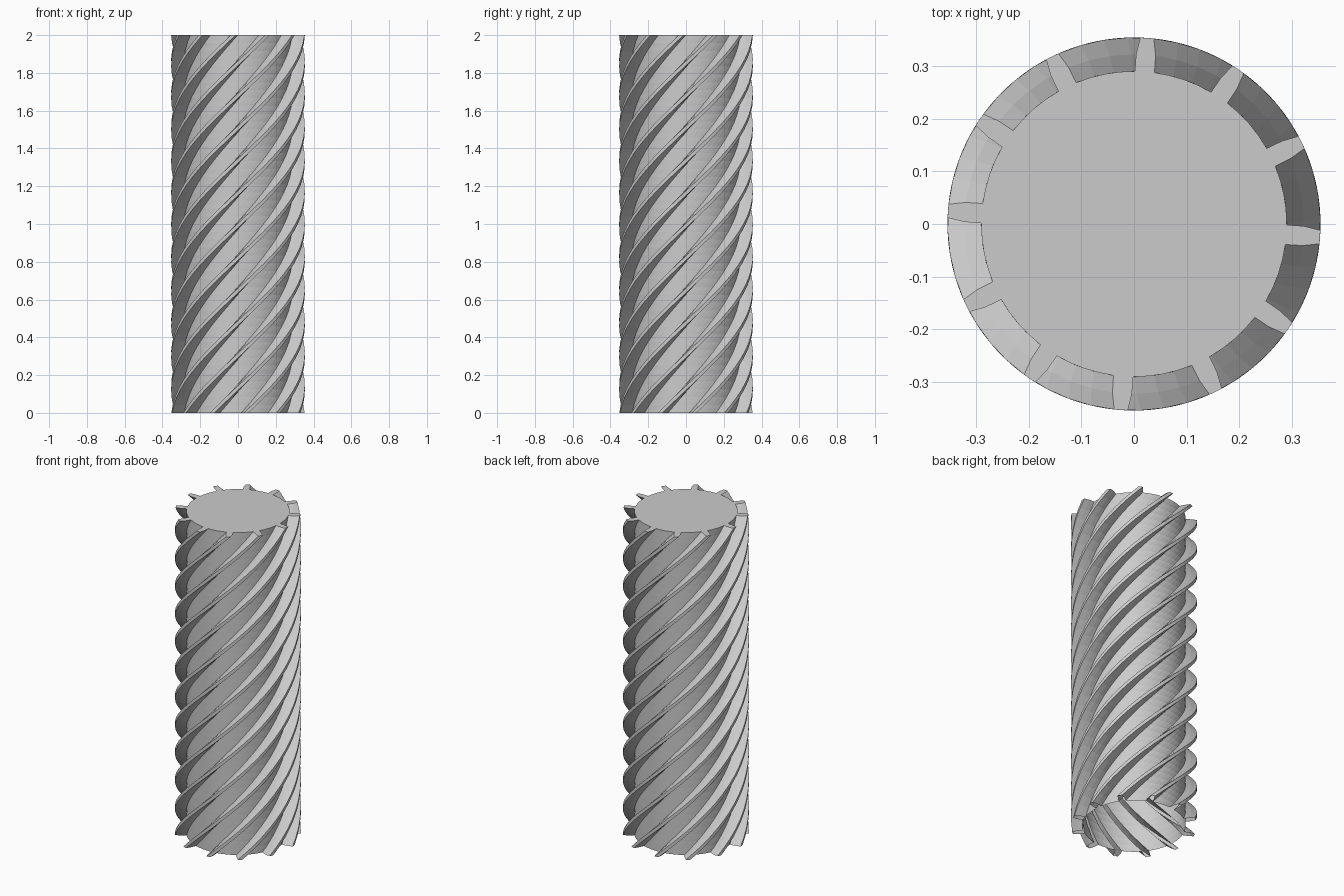
import bpy, bmesh
from math import radians, cos, sin

if "Cube" in bpy.data.objects:
    bpy.data.objects.remove(bpy.data.objects["Cube"])

HEIGHT = 2.0
RIBS = 12
TWIST = radians(349)      # counter-clockwise while rising
STEPS = 48
TOP_ANGLE = -4.0          # angle of the first rib at the top, degrees
CORE_R, MID_R, TIP_R = 0.29, 0.322, 0.354

# Cross-section of one rib plus the core arc that follows it: (degrees, radius)
rib = [(-3.7, CORE_R), (-3.3, MID_R), (-2.1, TIP_R),
       (0.0, TIP_R), (2.1, TIP_R), (3.3, MID_R), (3.7, CORE_R)]
arc = [(3.7 + 22.6 * k / 4, CORE_R) for k in range(1, 4)]
section = [(radians(TOP_ANGLE + i * 360 / RIBS + a), r)
           for i in range(RIBS) for a, r in rib + arc]

# Twisted rings stacked from bottom to top
bm = bmesh.new()
rings = []
for s in range(STEPS + 1):
    t = s / STEPS
    turn = TWIST * (t - 1)
    rings.append([bm.verts.new((r * cos(a + turn), r * sin(a + turn), HEIGHT * t))
                  for a, r in section])

# Side walls
n = len(section)
for low, high in zip(rings, rings[1:]):
    for i in range(n):
        j = (i + 1) % n
        bm.faces.new((low[i], low[j], high[j], high[i]))

# Top cap; the underside stays open
bm.faces.new(rings[-1])

mesh = bpy.data.meshes.new("twisted_column")
bm.to_mesh(mesh)
bm.free()
column = bpy.data.objects.new("twisted_column", mesh)
bpy.context.collection.objects.link(column)
